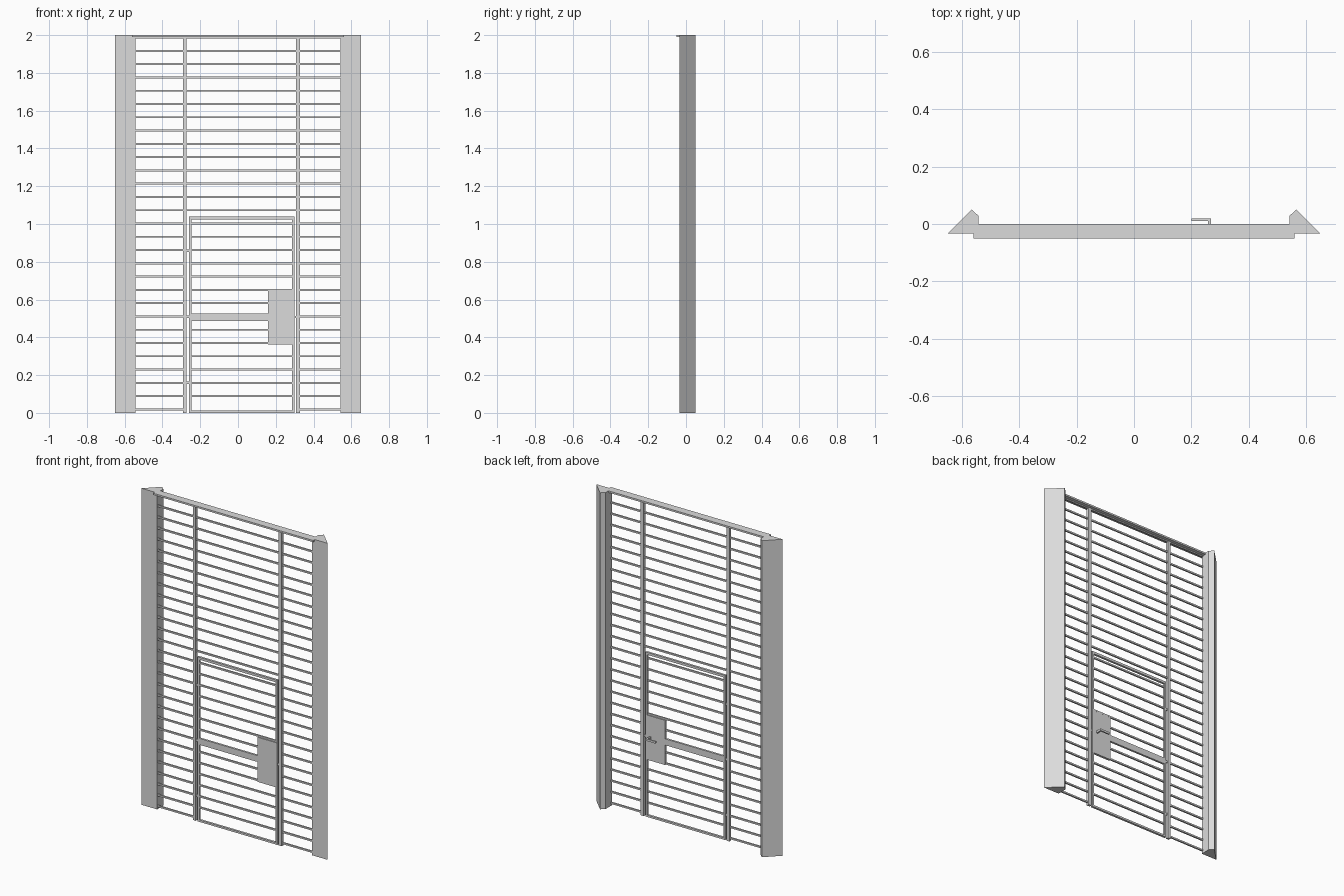
import bpy, bmesh

cube = bpy.data.objects.get("Cube")
if cube:
    bpy.data.objects.remove(cube, do_unlink=True)

GREY = (0.71, 0.71, 0.71, 1)
steel = bpy.data.materials.new("light_grey_steel")
steel.use_nodes = True
steel.diffuse_color = GREY
steel.node_tree.nodes["Principled BSDF"].inputs["Base Color"].default_value = GREY


def finish(name, bm):
    bmesh.ops.recalc_face_normals(bm, faces=bm.faces)
    mesh = bpy.data.meshes.new(name)
    bm.to_mesh(mesh)
    bm.free()
    mesh.materials.append(steel)
    obj = bpy.data.objects.new(name, mesh)
    bpy.context.collection.objects.link(obj)


def boxes(name, spans):
    """One object of boxes, each given as (x0, x1, y0, y1, z0, z1)."""
    bm = bmesh.new()
    for x0, x1, y0, y1, z0, z1 in spans:
        for v in bmesh.ops.create_cube(bm, size=1)["verts"]:
            v.co.x = x1 if v.co.x > 0 else x0
            v.co.y = y1 if v.co.y > 0 else y0
            v.co.z = z1 if v.co.z > 0 else z0
    finish(name, bm)


def prism(name, outline, height):
    """Upright closed prism over a plan outline."""
    bm = bmesh.new()
    face = bm.faces.new([bm.verts.new((x, y, 0)) for x, y in outline])
    top = bmesh.ops.extrude_face_region(bm, geom=[face])["geom"]
    bmesh.ops.translate(bm, vec=(0, 0, height),
                        verts=[g for g in top if isinstance(g, bmesh.types.BMVert)])
    # The extrusion drops the base face, so close any open end
    bmesh.ops.holes_fill(bm, edges=[e for e in bm.edges if e.is_boundary])
    finish(name, bm)


# Side posts with a slanted outer face
POST = [(0.651, -0.034), (0.566, 0.05), (0.542, 0.028), (0.542, -0.034)]
for side, s in (("left", 1), ("right", -1)):
    prism(side + "_post", [(s * x, y) for x, y in POST], 2.0)

# Top rail and full-height uprights
UPRIGHT_Y = (-0.034, -0.018)
boxes("top_rail", [(-0.56, 0.56, -0.05, 0.0, 1.989, 2.0)])
boxes("right_upright", [(-0.291, -0.272, *UPRIGHT_Y, 0, 1.99)])
boxes("left_upright", [(0.308, 0.329, *UPRIGHT_Y, 0, 1.99)])

# Horizontal bars, split around the door
BAR_Y, HALF, DOOR_TOP = (-0.032, -0.022), 0.005, 1.04
side_bars, upper_bars, door_bars = [], [], []
for i in range(29):
    z = 0.0185 + 0.0703 * i
    level = (*BAR_Y, z - HALF, z + HALF)
    side_bars += [(-0.545, -0.28, *level), (0.317, 0.545, *level)]
    if z > DOOR_TOP:
        upper_bars.append((-0.28, 0.317, *level))
    elif i > 0:
        door_bars.append((-0.255, 0.29, *level))
boxes("side_bars", side_bars)
boxes("upper_bars", upper_bars)
boxes("door_bars", door_bars)

# Door frame
FRAME_Y = (-0.034, -0.02)
boxes("door_frame", [
    (-0.26, -0.247, *FRAME_Y, 0, DOOR_TOP),
    (0.286, 0.298, *FRAME_Y, 0, DOOR_TOP),
    (-0.247, 0.286, *FRAME_Y, DOOR_TOP - 0.015, DOOR_TOP),
    (-0.247, 0.286, *FRAME_Y, 0, 0.012),
])

# Door band, lock plate, hinges and latch bolt
boxes("door_band", [(-0.247, 0.16, -0.0335, -0.0205, 0.487, 0.527)])
boxes("lock_plate", [(0.16, 0.297, -0.0345, -0.0195, 0.362, 0.644)])
boxes("hinges", [(-0.274, -0.258, *BAR_Y, z - 0.006, z + 0.006)
                 for z in (0.159, 0.509, 0.859)])
boxes("latch_bolt", [(0.292, 0.31, *BAR_Y, 0.502, 0.514)])

# Lever handle on the back
boxes("door_handle", [
    (0.259, 0.269, -0.021, 0.019, 0.501, 0.514),
    (0.2, 0.259, 0.01, 0.019, 0.501, 0.514),
])
